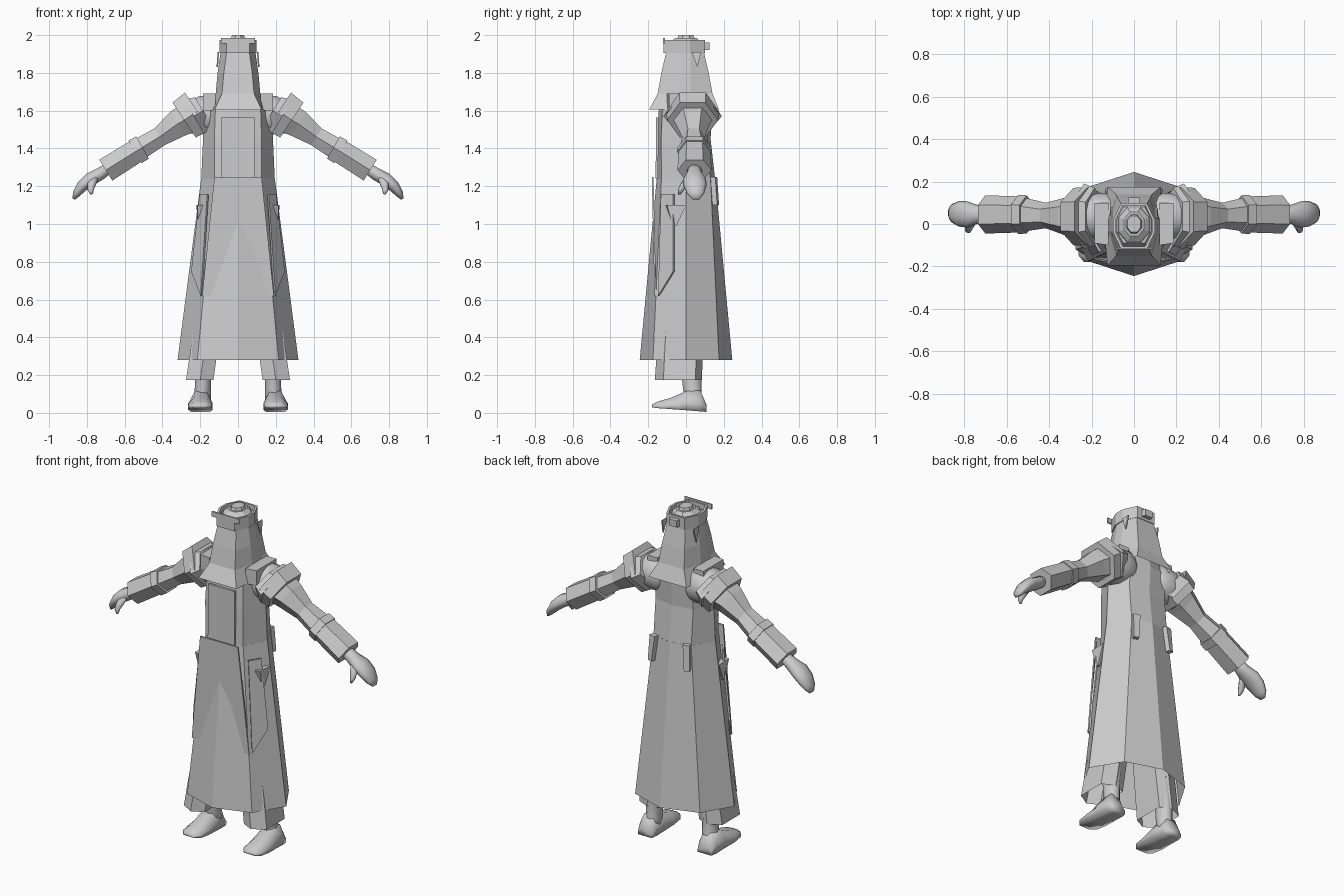
import bpy, bmesh, math
from mathutils import Vector

cloth = bpy.data.materials.new("plain_grey")
cloth.diffuse_color = (0.6, 0.6, 0.6, 1)


def finish(name, bm, mirror=False, smooth=False):
    bmesh.ops.recalc_face_normals(bm, faces=bm.faces)
    me = bpy.data.meshes.new(name)
    bm.to_mesh(me)
    bm.free()
    me.materials.append(cloth)
    ob = bpy.data.objects.new(name, me)
    bpy.context.collection.objects.link(ob)
    for p in me.polygons:
        p.use_smooth = smooth
    if mirror:
        ob.modifiers.new("mirror", 'MIRROR').use_mirror_merge = False
    return ob


def loft(name, rings, caps=(True, True), **kw):
    """Skin a list of equal-length point rings."""
    bm = bmesh.new()
    vs = [[bm.verts.new(p) for p in r] for r in rings]
    n = len(vs[0])
    for a, b in zip(vs, vs[1:]):
        for i in range(n):
            j = (i + 1) % n
            bm.faces.new((a[i], a[j], b[j], b[i]))
    if caps[0]:
        bm.faces.new(vs[0])
    if caps[1]:
        bm.faces.new(vs[-1])
    return finish(name, bm, **kw)


def octo(z, side, corner, yc, front, back):
    """Flattened eight-sided outline: points at front, back and sides."""
    return [(0, front, z), (corner, front + yc, z), (side, 0, z), (corner, back - yc, z),
            (0, back, z), (-corner, back - yc, z), (-side, 0, z), (-corner, front + yc, z)]


def ell(x, y, z, rx, ry, n, ph=0):
    return [(x + rx * math.cos(ph + 2 * math.pi * i / n),
             y + ry * math.sin(ph + 2 * math.pi * i / n), z) for i in range(n)]


def limb(stations, n=6):
    """Rings along an arm: (x, z, y, half depth, half height), square to the path."""
    out = []
    for k, (x, z, y, ry, rv) in enumerate(stations):
        a, b = stations[max(k - 1, 0)], stations[min(k + 1, len(stations) - 1)]
        d = Vector((b[0] - a[0], 0, b[1] - a[1])).normalized()
        up = Vector((-d.z, 0, d.x))
        out.append([Vector((x, y, z)) + Vector((0, ry, 0)) * math.cos(2 * math.pi * i / n)
                    + up * rv * math.sin(2 * math.pi * i / n) for i in range(n)])
    return out


def plate(name, pts, push, **kw):
    """Thin slab: outline plus the same outline shifted by push."""
    p = Vector(push)
    return loft(name, [pts, [Vector(q) + p for q in pts]], **kw)


# robe skirt and bodice
loft("robe_skirt", [octo(0.28, 0.32, 0.215, 0.07, -0.245, 0.245),
                    octo(1.24, 0.195, 0.125, 0.025, -0.155, 0.155)], caps=(False, True))
loft("robe_bodice", [octo(1.23, 0.195, 0.125, 0.025, -0.155, 0.155),
                     octo(1.45, 0.185, 0.125, 0.02, -0.152, 0.13),
                     octo(1.60, 0.18, 0.12, 0.02, -0.145, 0.14),
                     octo(1.68, 0.14, 0.09, 0.03, -0.11, 0.12)])
# collar tabs on the shoulders
loft("collar_tab", [[(0.12, -0.10, z), (0.185, -0.09, z), (0.185, 0.10, z), (0.12, 0.10, z)]
                    for z in (1.60, 1.69)], mirror=True)
# chest panel
plate("chest_panel", [(-0.088, -0.148, 1.24), (0.088, -0.148, 1.24),
                      (0.088, -0.145, 1.565), (-0.088, -0.145, 1.565)], (0, -0.013, 0))
# apron whose lower middle sinks into the skirt
plate("apron", [(-0.125, -0.172, 1.25), (0.125, -0.172, 1.25),
                (0.19, -0.158, 0.62), (-0.19, -0.158, 0.62)], (0, -0.009, 0))
# side flaps, hip pouches and rear straps
plate("side_flap", [(0.155, -0.125, 1.16), (0.195, -0.06, 1.16), (0.24, -0.06, 0.75),
                    (0.19, -0.14, 0.62)], (0.008, -0.008, 0), mirror=True)
loft("hip_pouch", [[(0.175, -0.11, 1.10), (0.215, -0.10, 1.10), (0.22, 0.0, 1.10), (0.19, 0.0, 1.10)],
                   [(0.19, -0.07, 0.99), (0.21, -0.07, 0.99), (0.213, -0.05, 0.99), (0.195, -0.05, 0.99)]],
     mirror=True)
plate("rear_strap", [(0.085, 0.14, 1.25), (0.125, 0.13, 1.25), (0.13, 0.14, 1.10), (0.10, 0.15, 1.10)],
      (0.008, 0.025, 0), mirror=True)

# trousers, shins and feet
loft("trouser_leg", [[(0.13, -0.13, 0.175), (0.20, -0.165, 0.175), (0.275, -0.12, 0.175),
                      (0.275, 0.05, 0.175), (0.20, 0.085, 0.175), (0.13, 0.06, 0.175)],
                     [(0.02, -0.08, 0.95), (0.09, -0.11, 0.95), (0.16, -0.08, 0.95),
                      (0.16, 0.07, 0.95), (0.09, 0.10, 0.95), (0.02, 0.07, 0.95)]],
     caps=(False, True), mirror=True)
loft("shin", [ell(0.197, 0.05, 0.03, 0.055, 0.055, 10), ell(0.187, 0.035, 0.10, 0.043, 0.05, 10),
              ell(0.185, 0.03, 0.19, 0.042, 0.055, 10), ell(0.17, 0.02, 0.40, 0.055, 0.065, 10)],
     mirror=True, smooth=True)


def foot_ring(y, x, hw, low, high):
    return [(x - hw, y, low), (x + hw, y, low), (x + hw, y, low + (high - low) * 0.45),
            (x + hw * 0.5, y, high), (x - hw * 0.5, y, high), (x - hw, y, low + (high - low) * 0.45)]


loft("foot", [foot_ring(0.108, 0.198, 0.045, 0.005, 0.045), foot_ring(0.075, 0.198, 0.055, 0.008, 0.12),
              foot_ring(0.0, 0.198, 0.06, 0.014, 0.115), foot_ring(-0.08, 0.20, 0.066, 0.02, 0.08),
              foot_ring(-0.15, 0.20, 0.06, 0.025, 0.06), foot_ring(-0.18, 0.20, 0.035, 0.03, 0.045)],
     mirror=True, smooth=True)

# rounded shoulder joining body and sleeve
loft("shoulder", limb([(0.06, 1.58, 0.03, 0.08, 0.07), (0.11, 1.58, 0.035, 0.11, 0.11),
                       (0.19, 1.575, 0.035, 0.11, 0.105), (0.28, 1.55, 0.035, 0.085, 0.075)], 14),
     mirror=True, smooth=True)
# sleeve, shoulder guard and cuffs
loft("sleeve", limb([(0.23, 1.58, 0.035, 0.12, 0.10), (0.32, 1.53, 0.035, 0.09, 0.085),
                     (0.415, 1.462, 0.04, 0.06, 0.06), (0.52, 1.398, 0.045, 0.08, 0.066)]), mirror=True)
loft("shoulder_guard_inner", limb([(0.185, 1.60, 0.035, 0.135, 0.095),
                                   (0.235, 1.57, 0.035, 0.155, 0.12)]), mirror=True)
loft("shoulder_guard_outer", limb([(0.215, 1.597, 0.035, 0.14, 0.137),
                                   (0.285, 1.55, 0.035, 0.135, 0.128)]), mirror=True)
loft("cuff_band", limb([(0.505, 1.405, 0.045, 0.09, 0.078), (0.545, 1.382, 0.045, 0.092, 0.08)]),
     mirror=True)
loft("cuff", limb([(0.54, 1.385, 0.045, 0.085, 0.072), (0.70, 1.285, 0.045, 0.09, 0.075)]), mirror=True)

# hand and thumb
loft("hand", limb([(0.67, 1.305, 0.045, 0.035, 0.03), (0.73, 1.265, 0.045, 0.042, 0.035),
                   (0.785, 1.235, 0.045, 0.062, 0.037), (0.825, 1.20, 0.048, 0.06, 0.032),
                   (0.855, 1.16, 0.05, 0.045, 0.022), (0.87, 1.132, 0.052, 0.02, 0.008)], 10),
     mirror=True, smooth=True)
loft("thumb", limb([(0.755, 1.255, 0.02, 0.02, 0.02), (0.775, 1.21, -0.01, 0.02, 0.022),
                    (0.78, 1.18, -0.027, 0.016, 0.016), (0.775, 1.157, -0.035, 0.007, 0.007)], 8),
     mirror=True, smooth=True)

# head drape flaring over the shoulders
def drape(z, w, fw, front, back):
    m = (front + back) / 2
    return [(-fw, front, z), (fw, front, z), (w, m - 0.03, z), (w, m + 0.03, z),
            (fw, back, z), (-fw, back, z), (-w, m + 0.03, z), (-w, m - 0.03, z)]


loft("head_drape", [drape(1.605, 0.14, 0.125, -0.195, 0.175), drape(1.69, 0.118, 0.085, -0.15, 0.14),
                    drape(1.80, 0.108, 0.075, -0.13, 0.12), drape(1.91, 0.092, 0.06, -0.105, 0.095),
                    drape(1.95, 0.08, 0.05, -0.09, 0.08)], caps=(False, True))
# rounded cap with a flat button on top
loft("cap", [ell(0, -0.005, 1.93, 0.085, 0.10, 8, math.pi / 8), ell(0, -0.005, 1.965, 0.075, 0.085, 8, math.pi / 8),
             ell(0, 0, 1.985, 0.05, 0.062, 8, math.pi / 8)])
loft("cap_button", [ell(0, 0, 1.98, 0.042, 0.05, 8, math.pi / 8), ell(0, 0, 2.0, 0.034, 0.042, 8, math.pi / 8)])
# headband ring with a front plate and rear knot
loft("headband", [drape(1.905, 0.098, 0.06, -0.12, 0.10), drape(1.975, 0.098, 0.06, -0.12, 0.10),
                  drape(1.975, 0.085, 0.052, -0.105, 0.088), drape(1.905, 0.085, 0.052, -0.105, 0.088),
                  drape(1.905, 0.098, 0.06, -0.12, 0.10)], caps=(False, False))
plate("brow_plate", [(-0.09, -0.112, 1.955), (0.09, -0.112, 1.955), (0.09, -0.112, 1.985),
                     (-0.09, -0.112, 1.985)], (0, -0.009, 0))
loft("headband_knot", [[(-0.03, 0.09, z), (0.03, 0.09, z), (0.025, 0.125, z), (-0.025, 0.125, z)]
                       for z in (1.92, 1.96)])
plate("temple_tassel", [(0.10, 0.03, 1.91), (0.10, 0.08, 1.91), (0.106, 0.06, 1.83)], (0.008, 0, 0), mirror=True)
